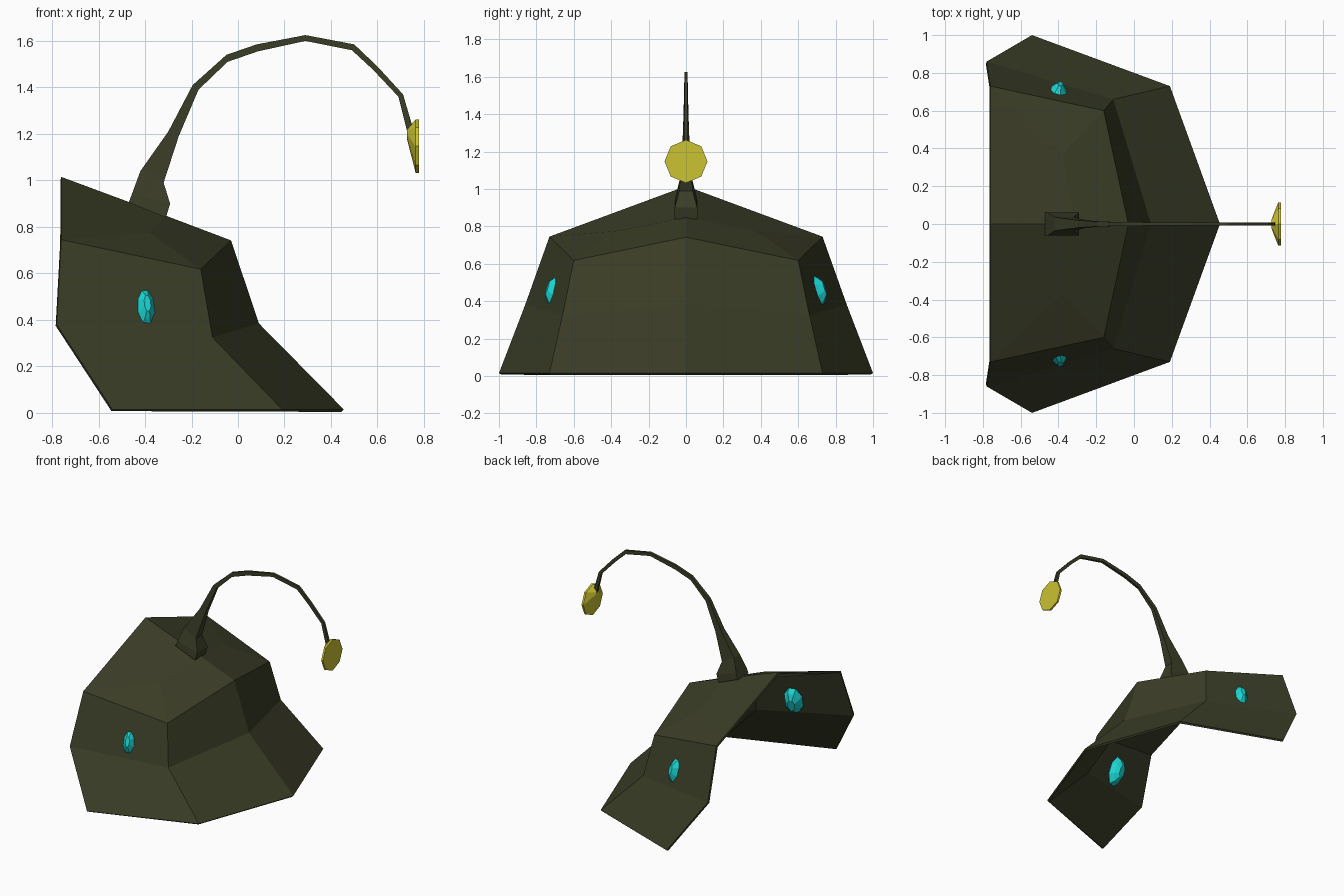
import bpy, bmesh, math
from mathutils import Vector

if "Cube" in bpy.data.objects:
    bpy.data.objects.remove(bpy.data.objects["Cube"])


def material(name, rgb):
    m = bpy.data.materials.new(name)
    m.diffuse_color = (*rgb, 1)
    m.use_nodes = True
    m.node_tree.nodes["Principled BSDF"].inputs["Base Color"].default_value = m.diffuse_color
    return m


OLIVE = material("dark_olive", (0.043, 0.047, 0.020))
CYAN = material("bright_cyan", (0.010, 0.66, 0.64))
YELLOW = material("lamp_yellow", (0.60, 0.54, 0.032))


def make_object(name, bm, mat):
    bmesh.ops.recalc_face_normals(bm, faces=bm.faces)
    me = bpy.data.meshes.new(name)
    bm.to_mesh(me)
    bm.free()
    me.materials.append(mat)
    ob = bpy.data.objects.new(name, me)
    bpy.context.collection.objects.link(ob)
    return ob


def loft(name, rings, mat):
    """Skin a list of equal-length point rings and cap both ends."""
    bm = bmesh.new()
    vs = [[bm.verts.new(p) for p in r] for r in rings]
    n = len(vs[0])
    for a, b in zip(vs, vs[1:]):
        for i in range(n):
            j = (i + 1) % n
            bm.faces.new((a[i], a[j], b[j], b[i]))
    bm.faces.new(vs[0])
    bm.faces.new(vs[-1])
    return make_object(name, bm, mat)


# Folded shell, open at the back and below: one half, mirrored across y
ridge = [(-0.76, 0, 1.015), (-0.31, 0, 0.848), (-0.03, 0, 0.742),
         (0.09, 0, 0.385), (0.455, 0, 0.015)]
side = [(-0.76, 0.73, 0.745), (-0.38, 0.37, 0.775), (-0.16, 0.60, 0.618),
        (-0.11, 0.66, 0.325), (0.19, 0.73, 0.015),
        (-0.78, 0.86, 0.38), (-0.54, 1.0, 0.015)]
half = [(0, 5, 6, 1), (6, 5, 7), (1, 6, 7, 2), (2, 7, 8, 3), (3, 8, 9, 4),
        (5, 10, 8, 7), (10, 11, 9, 8)]
bm = bmesh.new()
for s in (1, -1):
    vs = [bm.verts.new((x, y * s, z)) for x, y, z in ridge + side]
    for f in half:
        bm.faces.new([vs[i] for i in (f if s > 0 else f[::-1])])
bmesh.ops.remove_doubles(bm, verts=bm.verts, dist=1e-4)
shell = make_object("shell", bm, OLIVE)
# keep the roof facing up so the thickness grows inward
if max(shell.data.polygons, key=lambda p: p.center.z).normal.z < 0:
    shell.data.flip_normals()
mod = shell.modifiers.new("thickness", 'SOLIDIFY')
mod.thickness = 0.015
mod.offset = -1

# Faceted gems pushed through both cheeks, wider on the inside
gem_rings = [(0.022, 0.014, 0.035), (0.002, 0.029, 0.062), (-0.04, 0.064, 0.105),
             (-0.075, 0.05, 0.082), (-0.10, 0.025, 0.045)]
for s, label in ((1, "left"), (-1, "right")):
    n = Vector((0.26, 0.91 * s, 0.315)).normalized()
    up = (Vector((0, 0, 1)) - n * n.z).normalized()
    across = n.cross(up)
    c = Vector((-0.395, 0.722 * s, 0.465))
    rings = []
    for d, w, h in gem_rings:
        rings.append([c + n * d
                      + across * w * math.cos((k + 0.5) * math.pi / 4) / 0.924
                      + up * h * math.sin((k + 0.5) * math.pi / 4) / 0.924
                      for k in range(8)])
    loft("gem_" + label, rings, CYAN)

# Curved square-section stalk: upper edge, lower edge, half width
stalk = [((-0.47, 0.905), (-0.31, 0.84), 0.062),
         ((-0.455, 0.945), (-0.292, 0.90), 0.060),
         ((-0.42, 1.04), (-0.32, 0.99), 0.036),
         ((-0.30, 1.21), (-0.255, 1.19), 0.020),
         ((-0.195, 1.41), (-0.17, 1.39), 0.013),
         ((-0.05, 1.54), (-0.045, 1.51), 0.010),
         ((0.08, 1.585), (0.085, 1.555), 0.009),
         ((0.29, 1.625), (0.29, 1.60), 0.009),
         ((0.50, 1.585), (0.49, 1.56), 0.009),
         ((0.60, 1.49), (0.582, 1.475), 0.009),
         ((0.71, 1.37), (0.69, 1.36), 0.009),
         ((0.757, 1.21), (0.73, 1.20), 0.009)]
loft("stalk", [[(a[0], -w, a[1]), (a[0], w, a[1]), (b[0], w, b[1]), (b[0], -w, b[1])]
               for a, b, w in stalk], OLIVE)


# Octagonal lamp dish with an off-centre cone behind it
def octagon(x, z, r):
    return [(x, r * math.cos(k * math.pi / 4), z + r * math.sin(k * math.pi / 4))
            for k in range(8)]


loft("lamp_dish", [octagon(0.727, 1.20, 0.022), octagon(0.764, 1.147, 0.115),
                   octagon(0.778, 1.147, 0.115)], YELLOW)
